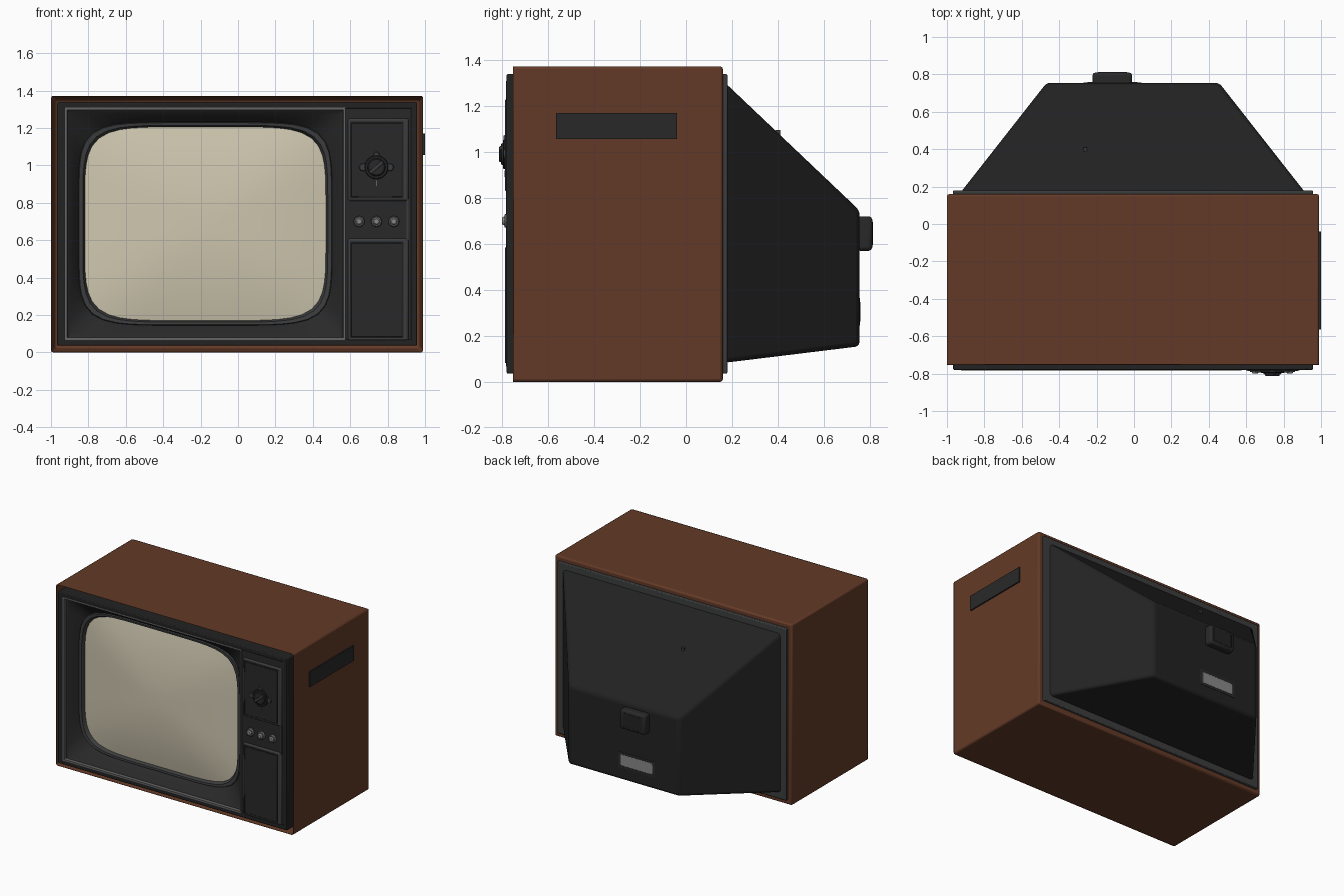
import bpy, bmesh, math
from mathutils import Matrix

if "Cube" in bpy.data.objects:
    bpy.data.objects.remove(bpy.data.objects["Cube"])


def material(name, r, g, b):
    m = bpy.data.materials.new(name)
    m.use_nodes = True
    m.diffuse_color = (r, g, b, 1)
    m.node_tree.nodes["Principled BSDF"].inputs["Base Color"].default_value = (r, g, b, 1)
    return m


WOOD = material("brown_wood", 0.125, 0.042, 0.02)
BLACK = material("black_plastic", 0.016, 0.016, 0.016)
DARK = material("dark_panel", 0.022, 0.022, 0.022)
GREY = material("charcoal_trim", 0.045, 0.046, 0.048)
TRIM = material("grey_trim", 0.13, 0.13, 0.13)
METAL = material("light_grey_metal", 0.25, 0.25, 0.25)
GLASS = material("cream_glass", 0.62, 0.57, 0.43)


def finish(name, bm, mat, bevel=0, segments=2, smooth=True):
    bmesh.ops.recalc_face_normals(bm, faces=bm.faces)
    mesh = bpy.data.meshes.new(name)
    bm.to_mesh(mesh)
    bm.free()
    ob = bpy.data.objects.new(name, mesh)
    bpy.context.collection.objects.link(ob)
    mesh.materials.append(mat)
    if bevel:
        mod = ob.modifiers.new("Bevel", "BEVEL")
        mod.width, mod.segments, mod.limit_method = bevel, segments, "ANGLE"
    if smooth:
        bpy.ops.object.select_all(action="DESELECT")
        ob.select_set(True)
        bpy.context.view_layer.objects.active = ob
        bpy.ops.object.shade_smooth_by_angle(angle=math.radians(35))
    return ob


def cuboid(x, y, z):
    """Mesh of a box given as three (low, high) ranges."""
    bm = bmesh.new()
    bmesh.ops.create_cube(bm, size=1)
    for v in bm.verts:
        v.co = [a + (b - a) * (c + 0.5) for (a, b), c in zip((x, y, z), v.co)]
    return bm


def box(name, x, y, z, mat, bevel=0):
    return finish(name, cuboid(x, y, z), mat, bevel, smooth=bevel > 0)


def cylinder(name, x, z, radius, y0, y1, mat, sides=24, top=1.0):
    bm = bmesh.new()
    bmesh.ops.create_cone(bm, cap_ends=True, segments=sides, radius1=radius,
                          radius2=radius * top, depth=y0 - y1)
    turn = Matrix.Rotation(math.pi / 2, 4, "X")
    bmesh.ops.transform(bm, verts=bm.verts,
                        matrix=Matrix.Translation((x, (y0 + y1) / 2, z)) @ turn)
    return finish(name, bm, mat, 0.004, 1)


TUBE_X, TUBE_Z, STEPS = -0.175, 0.688, 80


def loft(name, rings, mat, closed=False):
    """Join rounded-rectangle rings (half width, half height, squareness, y)."""
    bm = bmesh.new()
    loops = []
    for w, h, n, y in rings:
        loop = []
        for i in range(STEPS):
            a = math.tau * i / STEPS
            c, s = math.cos(a), math.sin(a)
            if n:
                r = (abs(c) ** n + abs(s) ** n) ** (-1 / n)
            else:
                r = 1 / max(abs(c), abs(s))
            loop.append(bm.verts.new((TUBE_X + w * r * c, y, TUBE_Z + h * r * s)))
        loops.append(loop)
    for a, b in zip(loops, loops[1:]):
        for i in range(STEPS):
            j = (i + 1) % STEPS
            bm.faces.new((a[i], a[j], b[j], b[i]))
    if closed:
        bm.faces.new(loops[-1])
    ob = finish(name, bm, mat)
    # Open shells must face the viewer in front
    if sum(p.normal.y * p.area for p in ob.data.polygons) > 0:
        ob.data.flip_normals()
    return ob


# Wooden cabinet, hollowed at the front
bm = cuboid((-1, 0.99), (-0.76, 0.16), (0, 1.372))
bm.normal_update()
front = [f for f in bm.faces if f.normal.y < -0.9]
bmesh.ops.inset_region(bm, faces=front, thickness=0.03)
for v in front[0].verts:
    v.co.y += 0.2
finish("cabinet", bm, WOOD, 0.012)

# Side vent
box("side_vent", (0.985, 1.0), (-0.565, -0.04), (1.055, 1.17), DARK)

# Front rim bars
rim_y = (-0.78, -0.58)
box("front_rim_left", (-0.967, -0.922), rim_y, (0.036, 1.338), BLACK, 0.006)
box("front_rim_right", (0.925, 0.957), rim_y, (0.036, 1.338), BLACK, 0.006)
box("front_rim_top", (-0.967, 0.957), rim_y, (1.304, 1.338), BLACK, 0.006)
box("front_rim_bottom", (-0.967, 0.957), rim_y, (0.036, 0.07), BLACK, 0.006)

# Picture tube: thin border, sloped bezel, rounded surround, domed glass
loft("screen_border", [(0.75, 0.621, 0, -0.76), (0.75, 0.621, 0, -0.783),
                       (0.738, 0.609, 0, -0.783), (0.736, 0.607, 0, -0.755)], TRIM)
loft("screen_bezel", [(0.736, 0.607, 0, -0.76), (0.715, 0.585, 0, -0.745),
                      (0.678, 0.543, 6, -0.68)], DARK)
loft("screen_surround", [(0.68, 0.545, 6, -0.675), (0.675, 0.54, 6, -0.692),
                         (0.655, 0.526, 5.7, -0.69), (0.64, 0.514, 5.5, -0.655)], GREY)
dome = []
for k in range(9):
    r = 1 - k / 9
    dome.append((0.645 * r, 0.518 * r, 2.4 + 3.1 * r, -0.665 - 0.055 * (1 - r * r)))
loft("screen_glass", dome, GLASS, closed=True)

# Control panel with two framed plates
box("control_panel", (0.572, 0.927), (-0.772, -0.58), (0.066, 1.306), DARK)
for label, low, high in (("upper", 0.81, 1.252), ("lower", 0.062, 0.61)):
    box(label + "_plate_frame", (0.588, 0.912), (-0.781, -0.76), (low, high), GREY, 0.018)
    box(label + "_plate_seam", (0.598, 0.884), (-0.783, -0.77),
        (low + 0.014, high - 0.018), BLACK)
    box(label + "_plate", (0.605, 0.878), (-0.787, -0.77),
        (low + 0.02, high - 0.025), DARK, 0.004)
box("middle_strip", (0.9, 0.912), (-0.779, -0.76), (0.6, 0.82), GREY)

# Tuning dial
DIAL_X, DIAL_Z = 0.74, 0.99
cylinder("dial_base", DIAL_X, DIAL_Z, 0.064, -0.78, -0.796, BLACK)
for side in (-1, 1):
    cylinder("dial_wing", DIAL_X + side * 0.072, DIAL_Z, 0.022, -0.78, -0.793, GREY, 10)
cylinder("dial_top_tab", DIAL_X, DIAL_Z + 0.066, 0.018, -0.78, -0.793, GREY, 10)
cylinder("dial_knob", DIAL_X, DIAL_Z, 0.05, -0.79, -0.805, DARK, 24, 0.9)
grip = cuboid((-0.045, 0.045), (-0.812, -0.8), (-0.009, 0.009))
bmesh.ops.transform(grip, verts=grip.verts,
                    matrix=Matrix.Translation((DIAL_X, 0, DIAL_Z))
                    @ Matrix.Rotation(math.radians(-40), 4, "Y"))
finish("dial_grip", grip, GREY, 0.003)
box("dial_marker", (0.737, 0.743), (-0.79, -0.78), (0.89, 0.92), TRIM)

# Row of three small knobs
for x in (0.648, 0.74, 0.833):
    cylinder("small_knob", x, 0.7, 0.031, -0.765, -0.79, TRIM, 8)
    cylinder("small_knob_cap", x, 0.7, 0.022, -0.785, -0.8, METAL, 8, 0.8)

# Back rim and tapered rear housing
box("back_rim", (-0.967, 0.957), (0.14, 0.18), (0.036, 1.338), GREY, 0.006)
bm = cuboid((-0.93, 0.918), (0.165, 0.755), (0.083, 1.305))
for v in bm.verts:
    if v.co.y > 0.5:
        v.co.x = 0.455 if v.co.x > 0 else -0.467
        v.co.z = 0.745 if v.co.z > 0.5 else 0.155
finish("rear_housing", bm, BLACK, 0.02, 3)

# Rear socket, rating plate and screw
box("rear_socket", (-0.222, -0.01), (0.74, 0.81), (0.57, 0.72), DARK, 0.016)
box("rear_socket_face", (-0.195, -0.037), (0.8, 0.812), (0.592, 0.698), BLACK, 0.003)
box("rating_plate_frame", (-0.27, 0.04), (0.75, 0.757), (0.245, 0.365), DARK)
box("rating_plate", (-0.25, 0.02), (0.75, 0.759), (0.262, 0.348), METAL, 0.004)
box("rear_screw", (-0.27, -0.25), (0.39, 0.41), (1.07, 1.095), GREY)
